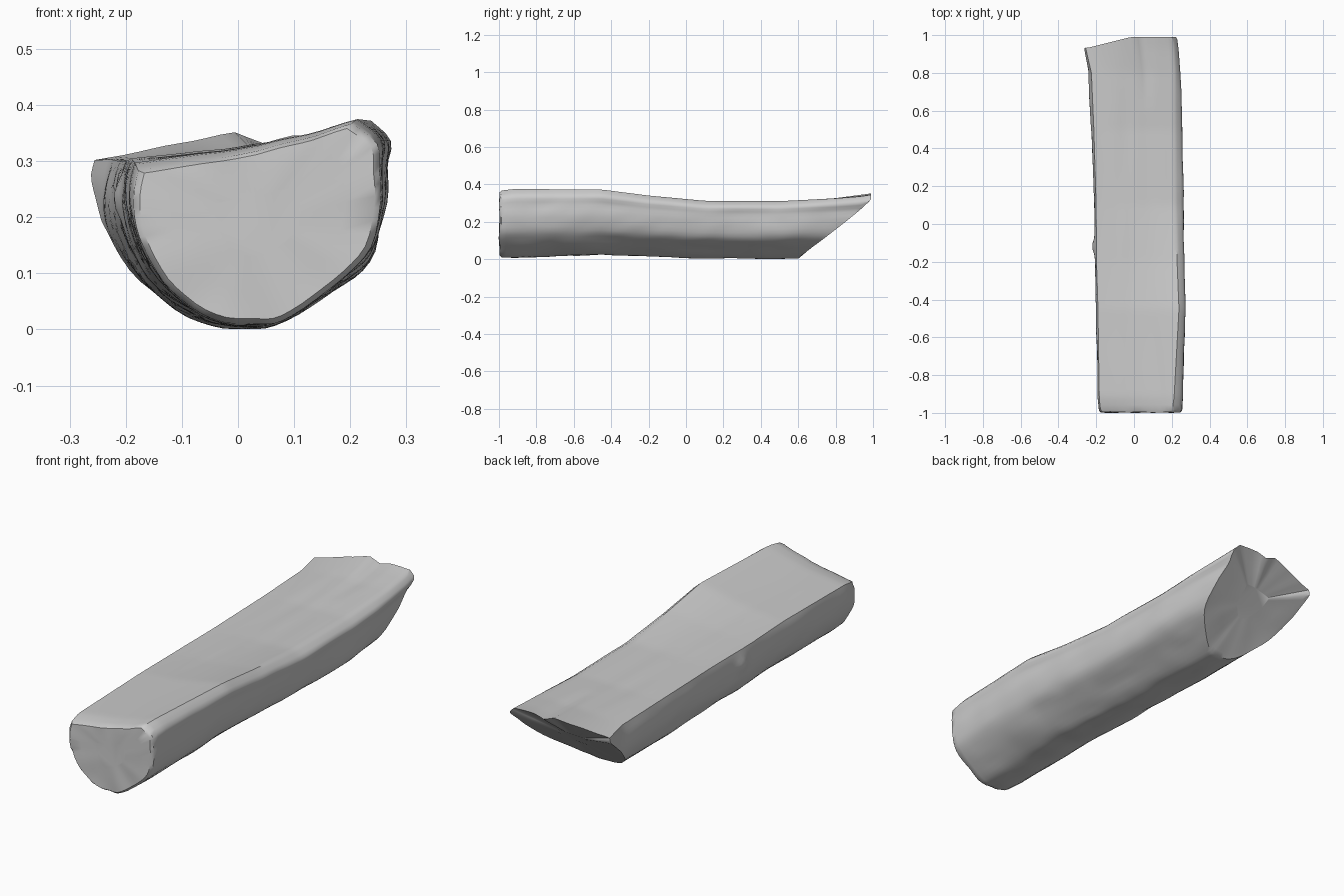
import bpy, bmesh, math
from mathutils import Vector, noise

if "Cube" in bpy.data.objects:
    bpy.data.objects.remove(bpy.data.objects["Cube"])

# Along the log: y, left x, right x, top-right corner x, bottom z, top-left z, top-middle z, top-right z
KEYS = [
    (-1.00, -0.185, 0.255, 0.200, 0.012, 0.280, 0.312, 0.365),
    (-0.92, -0.193, 0.258, 0.212, 0.010, 0.297, 0.325, 0.375),
    (-0.45, -0.200, 0.266, 0.238, 0.022, 0.305, 0.332, 0.372),
    (-0.20, -0.208, 0.264, 0.228, 0.014, 0.300, 0.315, 0.340),
    (0.10, -0.210, 0.257, 0.218, 0.006, 0.300, 0.304, 0.312),
    (0.50, -0.222, 0.254, 0.215, 0.006, 0.300, 0.306, 0.310),
    (0.80, -0.235, 0.236, 0.215, 0.006, 0.303, 0.327, 0.325),
    (0.93, -0.265, 0.222, 0.208, 0.006, 0.302, 0.345, 0.335),
    (1.00, -0.275, 0.208, 0.200, 0.006, 0.302, 0.355, 0.345),
]
# Rounded bark side, from top-left round the bottom to top-right (u across, v up)
BARK = [(0.02, 1), (0.0, .86), (0.0, .70), (.035, .49), (.12, .27), (.24, .10), (.37, .01), (.5, .0),
        (.60, .02), (.73, .12), (.86, .25), (.95, .38), (.995, .58), (1.0, .76), (.985, .90), (.88, 1)]
TOP_STEPS, STATIONS = 18, 72


def station(y):
    y = max(-1, min(1, y))
    for a, b in zip(KEYS, KEYS[1:]):
        if y <= b[0]:
            f = (y - a[0]) / (b[0] - a[0])
            return [p + (q - p) * f for p, q in zip(a, b)][1:]
    return list(KEYS[-1][1:])


def catmull(pts, n):
    out = []
    for i in range(len(pts) - 1):
        p = [Vector(pts[max(0, min(len(pts) - 1, i + k))]) for k in (-1, 0, 1, 2)]
        for j in range(n):
            t = j / n
            out.append(0.5 * (2 * p[1] + (p[2] - p[0]) * t + (2 * p[0] - 5 * p[1] + 4 * p[2] - p[3]) * t * t
                              + (3 * p[1] - p[0] - 3 * p[2] + p[3]) * t ** 3))
    return out


# Section: (kind, a, b); the split top face runs back from right to left
section = [("bark", p.x, p.y) for p in catmull(BARK, 3)]
section += [("top", 1 - i / TOP_STEPS, 1.0) for i in range(TOP_STEPS)]


def point(kind, a, v, t):
    # Far end: slanted cut, shorter on the left corner
    x_nominal = -0.25 + 0.47 * a
    end = 0.60 + 0.39 * min(1, max(0, v) * 1.08) - 0.06 * max(0, -x_nominal / 0.25) * v
    y = -0.985 + t * (end + 0.985)
    xl, xr, xtr, zb, ztl, ztm, ztr = station(y)
    tail = max(0, (y - 0.6) / 0.4)
    if kind == "top":
        x = xl + 0.01 + (xtr - xl - 0.01) * a
        z = ztl + (ztm - ztl) * a / 0.55 if a < 0.55 else ztm + (ztr - ztm) * (a - 0.55) / 0.45
        # Split running along the grain at the tail
        z -= 0.02 * tail * math.exp(-((a - 0.66) / 0.07) ** 2)
        z += 0.004 * noise.noise((x * 14, y * 1.6, 3.0)) * min(1, 8 * a * (1 - a))
    else:
        x = xl + (xr - xl) * a
        if a > 0.8 and v > 0.8:
            f = (v - 0.8) / 0.2
            x += f * (xtr - (xl + (xr - xl) * 0.88))
        z = zb + ((ztl if a < 0.5 else ztr) - zb) * v
        # Lumpy bark and a small broken spur on the left
        d = noise.noise((x * 7, y * 3, z * 7)) * 0.008 + noise.noise((x * 18, y * 8, z * 18)) * 0.003
        d *= min(1, (1 - v) * 6)
        out = Vector((x - 0.03, z - 0.2)).normalized()
        x, z = x + out.x * d, max(0.0, z + out.y * d)
        if a < 0.3:
            x -= 0.014 * math.exp(-((y + 0.12) / 0.035) ** 2 - ((z - 0.23) / 0.04) ** 2)
    return Vector((x, y, z))


bm = bmesh.new()
rings = [[point(k, a, v, i / STATIONS) for k, a, v in section] for i in range(STATIONS + 1)]


def cap_rings(ring, bulge, scales):
    c = sum(ring, Vector()) / len(ring)
    res = []
    for s in scales:
        new = []
        for p in ring:
            q = c + (p - c) * s
            q.y += bulge + 0.006 * noise.noise((q.x * 12, 5.0, q.z * 12))
            new.append(q)
        res.append(new)
    return res


# Worn front end and the rough cut face at the back
rings = cap_rings(rings[0], -0.012, (0.35, 0.7, 0.95)) + rings
rings += cap_rings(rings[-1], 0.0, (0.92, 0.65, 0.3))
# Ragged front rim
for p in rings[3]:
    p.y += 0.01 * noise.noise((p.x * 25, 1.0, p.z * 25))

grid = [[bm.verts.new(p) for p in ring] for ring in rings]
n = len(section)
for r, s in zip(grid, grid[1:]):
    for j in range(n):
        k = (j + 1) % n
        bm.faces.new((r[j], r[k], s[k], s[j]))
bm.faces.new(grid[0])
bm.faces.new(grid[-1])
bmesh.ops.recalc_face_normals(bm, faces=bm.faces)
mesh = bpy.data.meshes.new("split_log")
bm.to_mesh(mesh)
bm.free()
log = bpy.data.objects.new("split_log", mesh)
bpy.context.collection.objects.link(log)
bpy.context.view_layer.objects.active = log
log.select_set(True)
bpy.ops.object.shade_smooth_by_angle(angle=math.radians(40))
